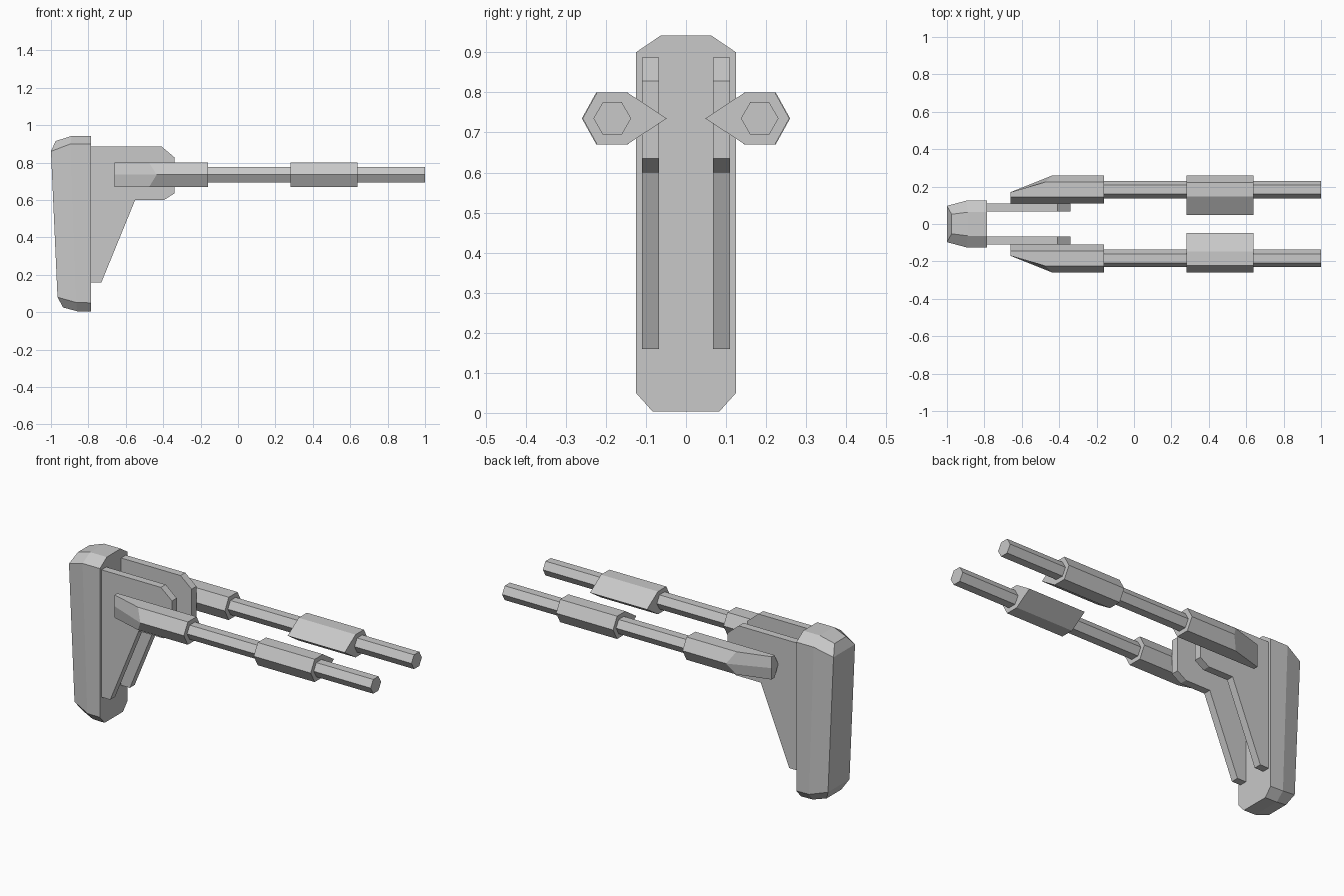
import bpy, bmesh
from math import cos, sin, radians

cube = bpy.data.objects.get("Cube")
if cube:
    bpy.data.objects.remove(cube, do_unlink=True)

# Single grey paint
GREY = (0.58, 0.58, 0.58, 1)
mat = bpy.data.materials.new("light grey")
mat.use_nodes = True
mat.diffuse_color = GREY
mat.node_tree.nodes["Principled BSDF"].inputs["Base Color"].default_value = GREY


def loft(name, rings, strip_caps=False):
    """Skin a list of equal-length rings and close both ends."""
    bm = bmesh.new()
    loops = [[bm.verts.new(p) for p in ring] for ring in rings]
    n = len(loops[0])
    for a, b in zip(loops, loops[1:]):
        for i in range(n):
            j = (i + 1) % n
            bm.faces.new((a[i], a[j], b[j], b[i]))
    for ring in (loops[0], loops[-1]):
        if strip_caps:   # cap made of quads across the width, so it can bend
            for i in range(n // 2 - 1):
                bm.faces.new((ring[i], ring[i + 1], ring[n - 2 - i], ring[n - 1 - i]))
        else:
            bm.faces.new(ring)
    bmesh.ops.recalc_face_normals(bm, faces=bm.faces)
    mesh = bpy.data.meshes.new(name)
    bm.to_mesh(mesh)
    bm.free()
    mesh.materials.append(mat)
    obj = bpy.data.objects.new(name, mesh)
    bpy.context.collection.objects.link(obj)
    return obj


def half_to_ring(half):
    """Mirror a top-to-bottom half outline across y = 0."""
    return half + [(x, -y, z) for x, y, z in reversed(half)]


# Shoulder pad: octagonal slab narrowing toward its rear face
front = [(-0.785, 0.063, 0.942), (-0.785, 0.125, 0.9),
         (-0.785, 0.125, 0.05), (-0.785, 0.083, 0.003)]
middle = [(-0.89, 0.063, 0.942), (-0.895, 0.125, 0.9),
          (-0.865, 0.125, 0.052), (-0.86, 0.083, 0.005)]
rear = [(-0.975, 0.052, 0.915), (-1, 0.097, 0.86),
        (-0.965, 0.097, 0.08), (-0.935, 0.065, 0.025)]
loft("shoulder_pad", [half_to_ring(h) for h in (front, middle, rear)], True)

AXIS_Y, AXIS_Z = 0.184, 0.735
plate = [(-0.79, 0.887), (-0.41, 0.887), (-0.34, 0.828), (-0.34, 0.635),
         (-0.395, 0.6), (-0.55, 0.6), (-0.73, 0.16), (-0.79, 0.16)]


def sleeve_ring(xs, ys):
    """Hexagon: outer point, outer top, inner top, inner point, then bottoms."""
    zs = (0, 0.065, 0.065, 0, -0.065, -0.065)
    order = (0, 1, 2, 3, 2, 1)
    return [(xs[k], ys[k], AXIS_Z + z) for k, z in zip(order, zs)]


for side, s in (("left", -1), ("right", 1)):
    def flip(ring):
        return [(x, s * y, z) for x, y, z in ring]

    # Bracket plate
    loft(side + "_bracket",
         [flip([(x, y, z) for x, z in plate]) for y in (0.067, 0.11)])

    # Hexagonal rod
    hexagon = [(0.047 * cos(radians(a)), 0.047 * sin(radians(a)))
               for a in range(0, 360, 60)]
    loft(side + "_rod",
         [flip([(x, AXIS_Y + u, AXIS_Z + v) for u, v in hexagon])
          for x in (-0.3, 1)])

    # Front sleeve with a long inner ridge
    ridge = (0.258, 0.222, 0.147, 0.048)
    loft(side + "_front_sleeve",
         [flip(sleeve_ring((x,) * 4, ridge)) for x in (0.28, 0.64)])

    # Rear sleeve, cut away on the outer side toward its rear end
    body = (0.26, 0.224, 0.145, 0.11)
    loft(side + "_rear_sleeve",
         [flip(sleeve_ring((-0.66,) * 4, (0.17, 0.17, 0.145, 0.11))),
          flip(sleeve_ring((-0.435, -0.475, -0.475, -0.475), body)),
          flip(sleeve_ring((-0.16,) * 4, body))])
